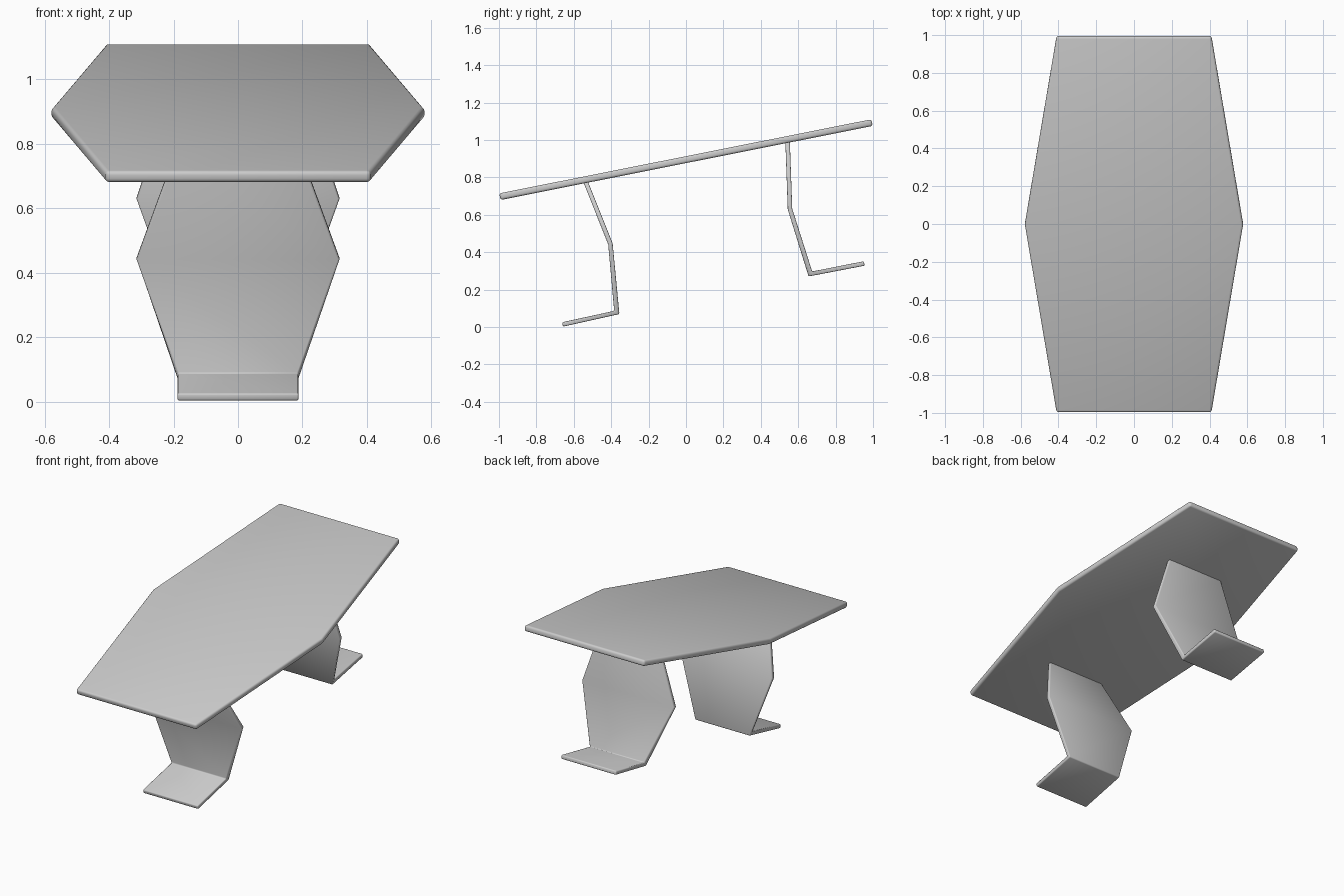
import bpy
import bmesh
import math
from mathutils import Vector

cube = bpy.data.objects.get("Cube")
if cube:
    bpy.data.objects.remove(cube, do_unlink=True)

# One plain grey for the whole table
grey = bpy.data.materials.new("light grey")
grey.use_nodes = True
grey.diffuse_color = (0.6, 0.6, 0.6, 1)
grey.node_tree.nodes["Principled BSDF"].inputs["Base Color"].default_value = (0.6, 0.6, 0.6, 1)


def make_plate(name, rows, thickness, bevel, segments):
    """Bent sheet through rows of (y, z, half width), thickened about its middle."""
    bm = bmesh.new()
    edges = [[bm.verts.new(Vector((side * w, y, z))) for side in (-1, 1)]
             for y, z, w in rows]
    for (a, b), (c, d) in zip(edges, edges[1:]):
        bm.faces.new((a, b, d, c))
    bmesh.ops.recalc_face_normals(bm, faces=bm.faces)
    mesh = bpy.data.meshes.new(name)
    bm.to_mesh(mesh)
    bm.free()
    mesh.materials.append(grey)
    obj = bpy.data.objects.new(name, mesh)
    bpy.context.collection.objects.link(obj)

    solid = obj.modifiers.new("thickness", 'SOLIDIFY')
    solid.thickness = thickness
    solid.offset = 0
    solid.use_even_offset = True
    soft = obj.modifiers.new("soft rim", 'BEVEL')
    soft.width = bevel
    soft.segments = segments
    soft.limit_method = 'ANGLE'
    soft.angle_limit = math.radians(50)

    bpy.ops.object.select_all(action='DESELECT')
    obj.select_set(True)
    bpy.context.view_layer.objects.active = obj
    bpy.ops.object.shade_smooth_by_angle(angle=math.radians(35))
    return obj


# Sloping six-sided top
make_plate("table_top",
           [(-0.995, 0.697, 0.41), (0, 0.895, 0.578), (0.995, 1.093, 0.41)],
           0.036, 0.012, 3)

# Bent sheet legs: top edge, wide waist, heel, toe
make_plate("front_leg",
           [(-0.54, 0.785, 0.19), (-0.404, 0.444, 0.315),
            (-0.37, 0.078, 0.188), (-0.66, 0.014, 0.188)],
           0.024, 0.006, 2)
make_plate("back_leg",
           [(0.543, 1.0, 0.19), (0.556, 0.631, 0.315),
            (0.665, 0.284, 0.188), (0.953, 0.34, 0.188)],
           0.024, 0.006, 2)
